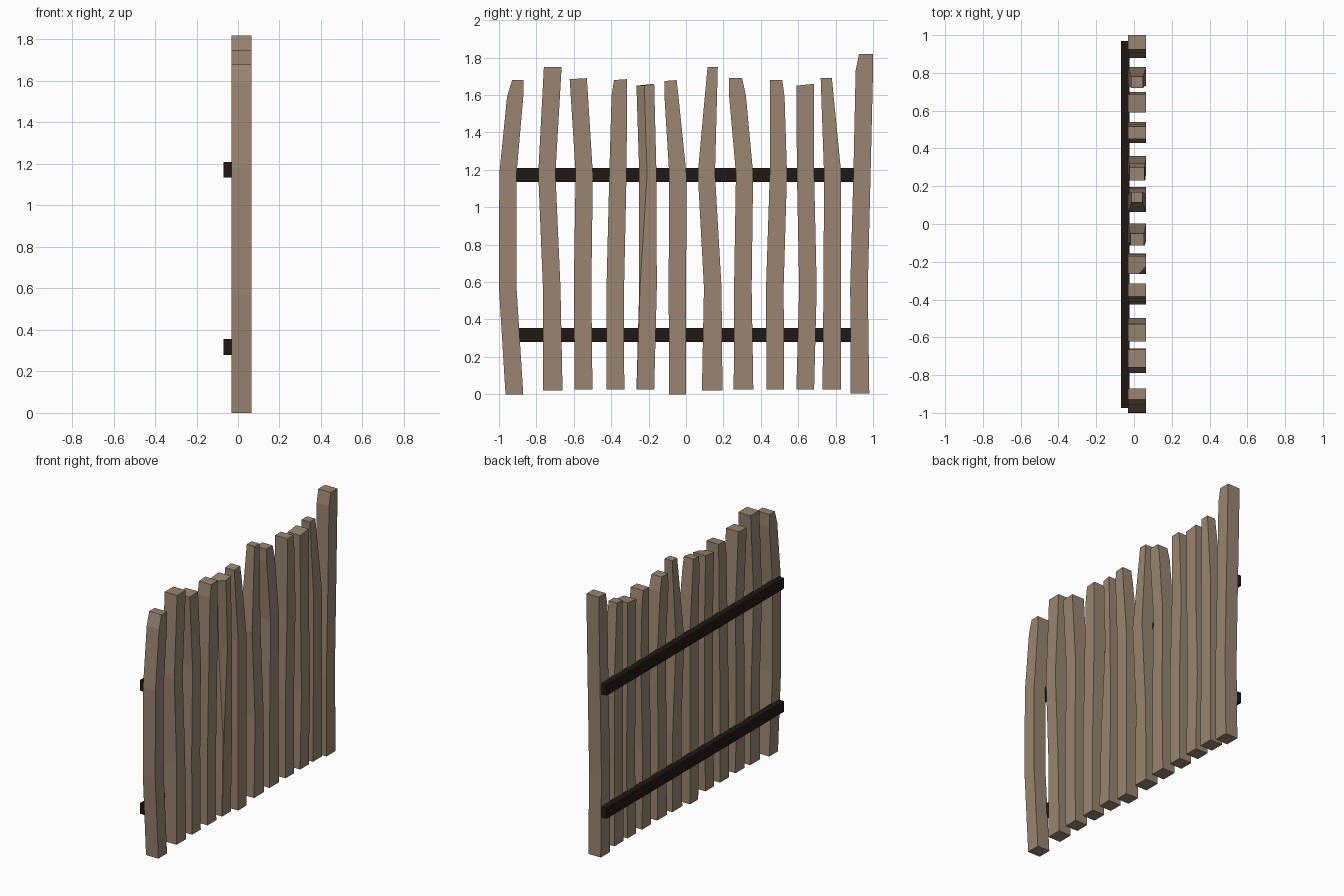
import bpy, bmesh

if "Cube" in bpy.data.objects:
    bpy.data.objects.remove(bpy.data.objects["Cube"])


def material(name, color):
    m = bpy.data.materials.new(name)
    m.diffuse_color = (*color, 1)
    m.use_nodes = True
    m.node_tree.nodes["Principled BSDF"].inputs["Base Color"].default_value = m.diffuse_color
    return m


wood = material("weathered_wood", (0.32, 0.235, 0.16))
dark = material("dark_wood", (0.014, 0.009, 0.007))
BACK, FRONT = -0.035, 0.06


def loft(name, rings, mat):
    """Skin a stack of horizontal rings and cap both ends."""
    bm = bmesh.new()
    loops = [[bm.verts.new(p) for p in r] for r in rings]
    n = len(rings[0])
    for a, b in zip(loops, loops[1:]):
        for i in range(n):
            j = (i + 1) % n
            bm.faces.new((a[i], a[j], b[j], b[i]))
    bm.faces.new(loops[0][::-1])
    bm.faces.new(loops[-1])
    bmesh.ops.recalc_face_normals(bm, faces=bm.faces)
    me = bpy.data.meshes.new(name)
    bm.to_mesh(me)
    bm.free()
    me.materials.append(mat)
    ob = bpy.data.objects.new(name, me)
    bpy.context.collection.objects.link(ob)
    return ob


def plank(num, foot, low, mid, top, z0, z1, cut=0, thin=0, tilt=0, chip=0):
    """foot and top are (y0, y1); low and mid are left edges at the bends.
    cut = worn shoulder (sign picks the side), thin = depth taper at the top,
    tilt = slope of the top, chip = split front corner."""
    levels = [(z0, *foot, 0, 0, 0),
              (0.57, low, low + 0.094, 0, 0, 0.004),
              (1.18, mid, mid + 0.092, 0, 0, chip)]
    if cut:
        levels.append((z1 - 0.09, top[0] + min(cut, 0), top[1] + max(cut, 0), thin * 0.6, 0, chip))
    levels.append((z1, *top, thin, tilt, chip))
    rings = []
    for z, a, b, t, s, c in levels:
        x0, x1 = BACK + t, FRONT - t
        if chip:
            c = max(c, 0.002)
            corner = [(x1 - c * 0.9, a, z - s), (x1, a + c, z - s)]
        else:
            corner = [(x1, a, z - s)]
        rings.append([(x0, a, z - s)] + corner + [(x1, b, z), (x0, b, z)])
    loft(f"plank_{num:02d}", rings, wood)


# Twelve crooked planks, each with its own bends and worn top
plank(1, (-0.965, -0.87), -1.0, -0.998, (-0.93, -0.87), 0, 1.68, cut=-0.027)
plank(2, (-0.765, -0.66), -0.765, -0.79, (-0.76, -0.665), 0.02, 1.75)
plank(3, (-0.595, -0.50), -0.60, -0.59, (-0.622, -0.53), 0.025, 1.69, tilt=0.005)
plank(4, (-0.425, -0.33), -0.425, -0.41, (-0.385, -0.315), 0.025, 1.685, cut=-0.013, tilt=0.005)
plank(5, (-0.265, -0.17), -0.25, -0.25, (-0.265, -0.17), 0.025, 1.66, tilt=0.01, chip=0.042)
plank(6, (-0.09, 0.0), -0.093, -0.09, (-0.115, -0.05), 0, 1.68, cut=0.01, thin=0.012, tilt=0.005)
plank(7, (0.085, 0.195), 0.096, 0.063, (0.115, 0.17), 0.02, 1.75, thin=0.018)
plank(8, (0.255, 0.36), 0.257, 0.267, (0.23, 0.30), 0.025, 1.69, cut=0.02, thin=0.008)
plank(9, (0.43, 0.525), 0.428, 0.448, (0.45, 0.515), 0.025, 1.68, cut=0.012)
plank(10, (0.59, 0.685), 0.605, 0.593, (0.59, 0.685), 0.025, 1.66, tilt=0.01)
plank(11, (0.73, 0.83), 0.735, 0.738, (0.72, 0.78), 0.025, 1.69, thin=0.016)
plank(12, (0.88, 0.98), 0.878, 0.895, (0.925, 1.0), 0.005, 1.82, cut=-0.018)

# Two dark rails across the back
for name, z in (("lower_rail", 0.28), ("upper_rail", 1.135)):
    rings = [[(-0.073, -0.975, h), (-0.028, -0.975, h), (-0.028, 0.97, h), (-0.073, 0.97, h)]
             for h in (z, z + 0.075)]
    loft(name, rings, dark)

# Centre the depth as the grids show it
for ob in bpy.context.collection.objects:
    ob.location.x = 0.004
